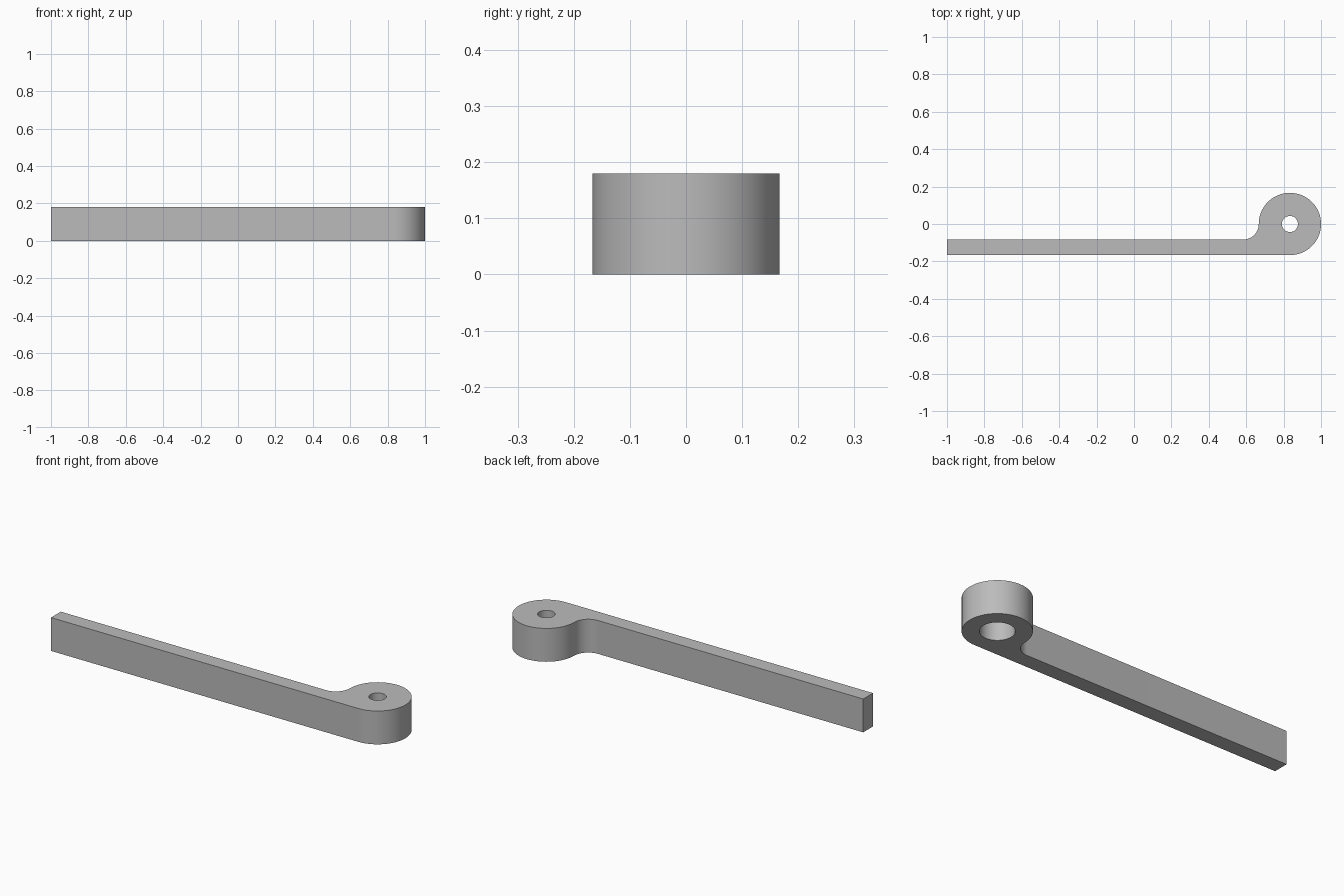
import bpy
import bmesh
from math import sin, cos, pi, radians
from mathutils import Vector

cube = bpy.data.objects.get("Cube")
if cube:
    bpy.data.objects.remove(cube, do_unlink=True)

HEIGHT = 0.18
BOSS_R = 0.1665
FILLET_R = BOSS_R / 2
BOSS_X = 1 - BOSS_R
BORE_R, BORE_DEPTH = 0.084, 0.115
PIN_R = 0.043


def arc(cx, r, start, end, steps):
    """Points on an arc centred on the x axis, both ends included."""
    angles = [radians(start + (end - start) * i / steps) for i in range(steps + 1)]
    return [(cx + r * cos(a), r * sin(a)) for a in angles]


def circle(r):
    return arc(BOSS_X, r, 0, 360, 64)[:-1]


def add_loop(bm, points, z):
    verts = [bm.verts.new((x, y, z)) for x, y in points]
    edges = [bm.edges.new((v, verts[i - 1])) for i, v in enumerate(verts)]
    return verts, edges


def add_wall(bm, points, z0, z1):
    """Upright wall along a closed outline; returns its lower and upper edges."""
    low, low_edges = add_loop(bm, points, z0)
    high, high_edges = add_loop(bm, points, z1)
    for i in range(len(points)):
        bm.faces.new((low[i - 1], low[i], high[i], high[i - 1]))
    return low_edges, high_edges


def add_cap(bm, edges, up):
    bmesh.ops.triangle_fill(bm, edges=edges, use_beauty=True,
                            normal=Vector((0, 0, up)))


# Outline: straight bar, concave fillet, round boss
outline = [(-1, -BOSS_R), (-1, -FILLET_R)]
outline += arc(BOSS_X - BOSS_R - FILLET_R, FILLET_R, -90, 0, 20)
outline += arc(BOSS_X, BOSS_R, 180, -90, 72)[1:]

bm = bmesh.new()
outer_low, outer_high = add_wall(bm, outline, 0, HEIGHT)
# Wide bore from below, narrow pin hole through the top
bore_low, bore_high = add_wall(bm, circle(BORE_R), 0, BORE_DEPTH)
pin_low, pin_high = add_wall(bm, circle(PIN_R), BORE_DEPTH, HEIGHT)

# Underside, top and bore shoulder
add_cap(bm, outer_low + bore_low, -1)
add_cap(bm, outer_high + pin_high, 1)
add_cap(bm, bore_high + pin_low, -1)
bmesh.ops.recalc_face_normals(bm, faces=bm.faces)

mesh = bpy.data.meshes.new("lever_arm")
bm.to_mesh(mesh)
bm.free()
lever = bpy.data.objects.new("lever_arm", mesh)
bpy.context.collection.objects.link(lever)

# Plain grey finish
grey = bpy.data.materials.new("light_grey")
grey.use_nodes = True
colour = (0.5, 0.5, 0.5, 1)
grey.diffuse_color = colour
grey.node_tree.nodes["Principled BSDF"].inputs["Base Color"].default_value = colour
mesh.materials.append(grey)

bpy.ops.object.select_all(action="DESELECT")
lever.select_set(True)
bpy.context.view_layer.objects.active = lever
bpy.ops.object.shade_smooth_by_angle(angle=radians(30))
